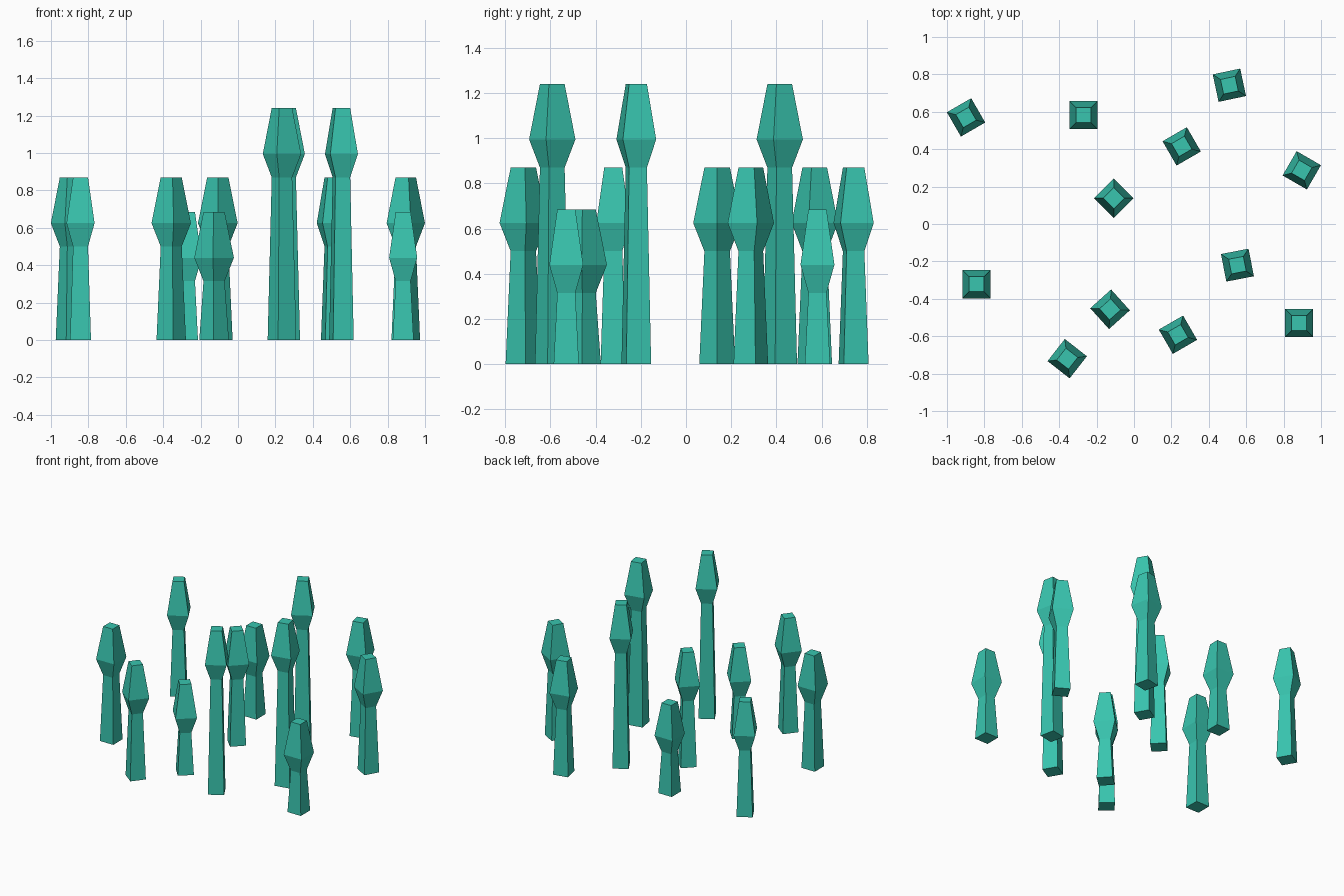
import bpy, bmesh, math

if "Cube" in bpy.data.objects:
    bpy.data.objects.remove(bpy.data.objects["Cube"])

mat = bpy.data.materials.new("teal")
mat.diffuse_color = (0.04, 0.56, 0.43, 1)
mat.use_nodes = True
mat.node_tree.nodes["Principled BSDF"].inputs["Base Color"].default_value = mat.diffuse_color

# x, y, height, rotation in degrees
TREES = [
    (-0.898, 0.57, 0.87, 30), (-0.27, 0.582, 0.685, 0), (0.51, 0.742, 0.87, 12),
    (0.255, 0.415, 1.24, 30), (0.897, 0.287, 0.87, -30), (-0.108, 0.138, 0.87, 45),
    (0.553, -0.22, 1.24, 11), (-0.842, -0.322, 0.87, 0), (-0.128, -0.456, 0.685, 42),
    (0.235, -0.592, 1.24, 30), (0.883, -0.53, 0.685, 0), (-0.357, -0.72, 0.87, -38),
]


def make_tree(name, x, y, h, deg):
    """Square tapered trunk flaring into a faceted crown."""
    # (half width, z): base, neck, widest crown ring, flat top
    rings = [(0.056, 0), (0.04, h - 0.37), (0.075, h - 0.245), (0.04, h)]
    bm = bmesh.new()
    loops = [[bm.verts.new((sx * r, sy * r, z))
              for sx, sy in ((-1, -1), (1, -1), (1, 1), (-1, 1))] for r, z in rings]
    for a, b in zip(loops, loops[1:]):
        for i in range(4):
            j = (i + 1) % 4
            bm.faces.new((a[i], a[j], b[j], b[i]))
    bm.faces.new(loops[0][::-1])
    bm.faces.new(loops[-1])
    me = bpy.data.meshes.new(name)
    bm.to_mesh(me)
    bm.free()
    me.materials.append(mat)
    ob = bpy.data.objects.new(name, me)
    ob.location = (x, y, 0)
    ob.rotation_euler.z = math.radians(deg)
    bpy.context.collection.objects.link(ob)


for n, t in enumerate(TREES, 1):
    make_tree(f"tree_{n}", *t)
